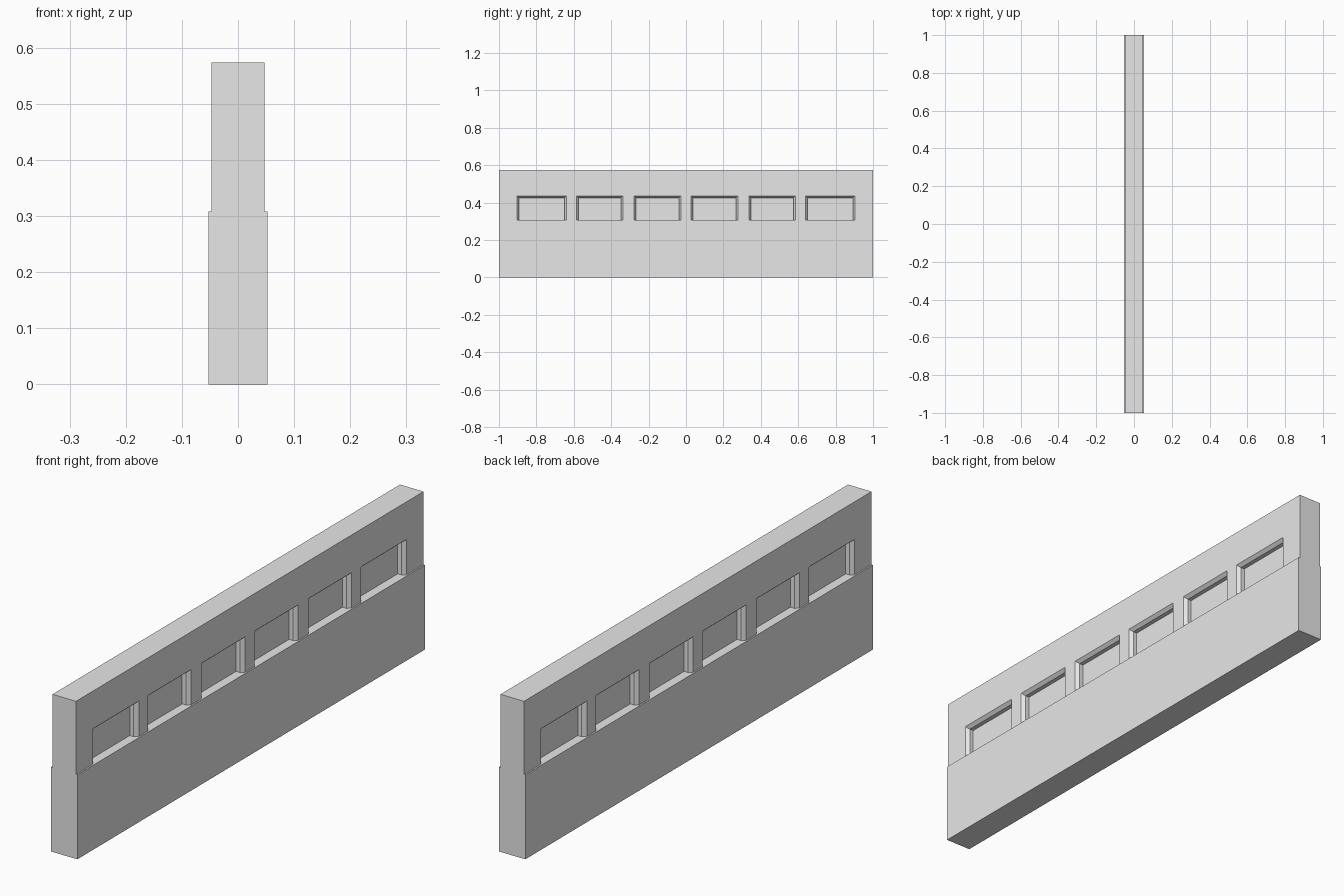
import bpy
import bmesh

cube = bpy.data.objects.get("Cube")
if cube:
    bpy.data.objects.remove(cube, do_unlink=True)

BASE_HALF, WALL_HALF = 0.053, 0.0475
LEDGE, TOP = 0.308, 0.574
HEAD = 0.437          # top of the window openings
SPLAY = 0.011         # inward slope of the jambs and head
WINDOWS = [(0.027, 0.278), (0.337, 0.585), (0.639, 0.903)]

grey = bpy.data.materials.new("plain grey")
grey.use_nodes = True
grey.diffuse_color = (0.8, 0.8, 0.8, 1)
grey.node_tree.nodes["Principled BSDF"].inputs["Base Color"].default_value = (0.8, 0.8, 0.8, 1)


def make_object(name, bm):
    bmesh.ops.recalc_face_normals(bm, faces=bm.faces)
    mesh = bpy.data.meshes.new(name)
    bm.to_mesh(mesh)
    bm.free()
    mesh.materials.append(grey)
    obj = bpy.data.objects.new(name, mesh)
    bpy.context.collection.objects.link(obj)
    return obj


def box(name, half_width, z0, z1):
    bm = bmesh.new()
    bmesh.ops.create_cube(bm, size=1)
    for v in bm.verts:
        v.co = (v.co.x * 2 * half_width, v.co.y * 2, z0 + (v.co.z + 0.5) * (z1 - z0))
    return make_object(name, bm)


def add_recess(bm, side, y0, y1):
    """Loft one splayed window recess, from outside the wall to the pane."""
    previous = None
    for x, inset in ((0.08, 0), (WALL_HALF, 0), (0.035, SPLAY), (0.019, SPLAY)):
        a, b, head = y0 + inset, y1 - inset, HEAD - inset
        ring = [bm.verts.new((side * x, y, z)) for y, z in
                ((a, LEDGE - 0.05), (b, LEDGE - 0.05), (b, head), (a, head))]
        if previous:
            for i in range(4):
                j = (i + 1) % 4
                bm.faces.new((previous[i], previous[j], ring[j], ring[i]))
        else:
            bm.faces.new(ring)
        previous = ring
    bm.faces.new(previous)


# Solid lower wall, whose top is the ledge and the window sills
box("lower_wall", BASE_HALF, 0, LEDGE)

# Upper wall with six recessed windows on each face
upper = box("upper_wall", WALL_HALF, LEDGE, TOP)
bm = bmesh.new()
for side in (-1, 1):
    for near, far in WINDOWS:
        add_recess(bm, side, near, far)
        add_recess(bm, side, -far, -near)
cutter = make_object("window_cutter", bm)
cutter.hide_render = True

cut = upper.modifiers.new("windows", "BOOLEAN")
cut.operation = "DIFFERENCE"
cut.solver = "EXACT"
cut.object = cutter

# Bake the cut and drop the helper
bpy.context.view_layer.update()
carved = bpy.data.meshes.new_from_object(upper.evaluated_get(bpy.context.evaluated_depsgraph_get()))
upper.modifiers.clear()
upper.data = carved
bpy.data.objects.remove(cutter, do_unlink=True)
